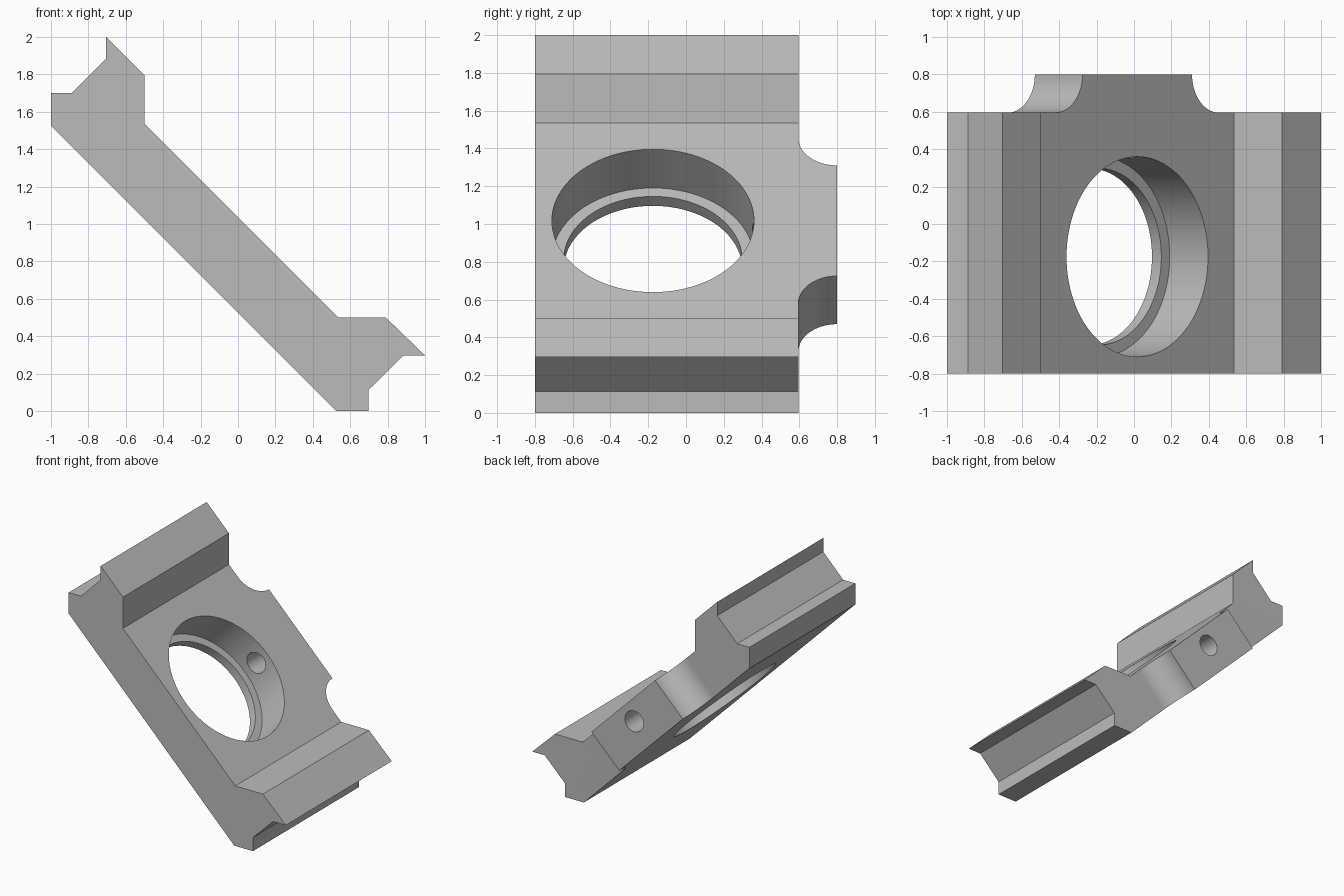
import bpy, bmesh, math
from mathutils import Matrix, Vector

cube = bpy.data.objects.get("Cube")
if cube:
    bpy.data.objects.remove(cube, do_unlink=True)

# Slanted frame of the plate: origin on its upper face, local z is the face normal
S = math.sqrt(0.5)
PLATE = Matrix(((S, 0, S, 0.0175), (0, 1, 0, 0), (-S, 0, S, 1.0175), (0, 0, 0, 1)))
BORE_Y = -0.175

grey = bpy.data.materials.new("plain_grey")
grey.use_nodes = True
grey.diffuse_color = (0.5, 0.5, 0.5, 1)
grey.node_tree.nodes["Principled BSDF"].inputs["Base Color"].default_value = (0.5, 0.5, 0.5, 1)


def prism(name, points, depth, matrix=Matrix()):
    """Extrude a closed outline of 3D points along a vector."""
    bm = bmesh.new()
    face = bm.faces.new([bm.verts.new(p) for p in points])
    out = bmesh.ops.extrude_face_region(bm, geom=[face])
    moved = [v for v in out["geom"] if isinstance(v, bmesh.types.BMVert)]
    bmesh.ops.translate(bm, verts=moved, vec=Vector(depth))
    bmesh.ops.recalc_face_normals(bm, faces=bm.faces)
    bm.transform(matrix)
    mesh = bpy.data.meshes.new(name)
    bm.to_mesh(mesh)
    bm.free()
    mesh.materials.append(grey)
    obj = bpy.data.objects.new(name, mesh)
    bpy.context.collection.objects.link(obj)
    return obj


def circle(radius, place, count=96):
    angles = [math.tau * i / count for i in range(count)]
    return [place(radius * math.cos(a), radius * math.sin(a)) for a in angles]


def cut(target, cutter):
    """Subtract a cutter and discard it."""
    cutter.hide_render = True
    mod = target.modifiers.new("cut", "BOOLEAN")
    mod.operation, mod.solver, mod.object = "DIFFERENCE", "EXACT", cutter
    bpy.ops.object.select_all(action="DESELECT")
    bpy.context.view_layer.objects.active = target
    target.select_set(True)
    bpy.ops.object.modifier_apply(modifier=mod.name)
    bpy.data.objects.remove(cutter, do_unlink=True)


# Slanted plate with a notched foot at each end
outline = [(-0.705, 2), (-0.5, 1.795), (-0.5, 1.535), (0.535, 0.5), (0.79, 0.5),
           (1, 0.297), (0.885, 0.297), (0.697, 0.112), (0.697, 0), (0.525, 0),
           (-1, 1.525), (-1, 1.7), (-0.888, 1.7), (-0.705, 1.885)]
bracket = prism("slanted_bracket", [(x, -0.8, z) for x, z in outline], (0, 1.6, 0))

# Back edge trimmed on both sides to leave a tab with concave fillets
HALF, FILLET, BACK = 0.414, 0.205, 0.8
arc = []
for i in range(25):
    a = math.pi / 2 * i / 24
    arc.append((HALF + FILLET - FILLET * math.cos(a), BACK - FILLET * math.sin(a)))
trim = [(HALF, 1)] + arc + [(3, BACK - FILLET), (3, 1)]
for side in (-1, 1):
    cut(bracket, prism("tab_trim", [(side * u, y, -2) for u, y in trim], (0, 0, 4), PLATE))

# Stepped bore through the plate: wide seat above, narrower opening below
for radius, bottom in ((0.535, -0.29), (0.472, -0.6)):
    ring = circle(radius, lambda a, b: (a, BORE_Y + b, bottom))
    cut(bracket, prism("bore", ring, (0, 0, 0.2 - bottom), PLATE))

# Cross hole from the tab into the bore
ring = circle(0.086, lambda a, b: (a, BORE_Y, b - 0.142), 48)
cut(bracket, prism("cross_hole", ring, (0, 1.3, 0), PLATE))

bpy.ops.object.shade_smooth_by_angle(angle=math.radians(30))
